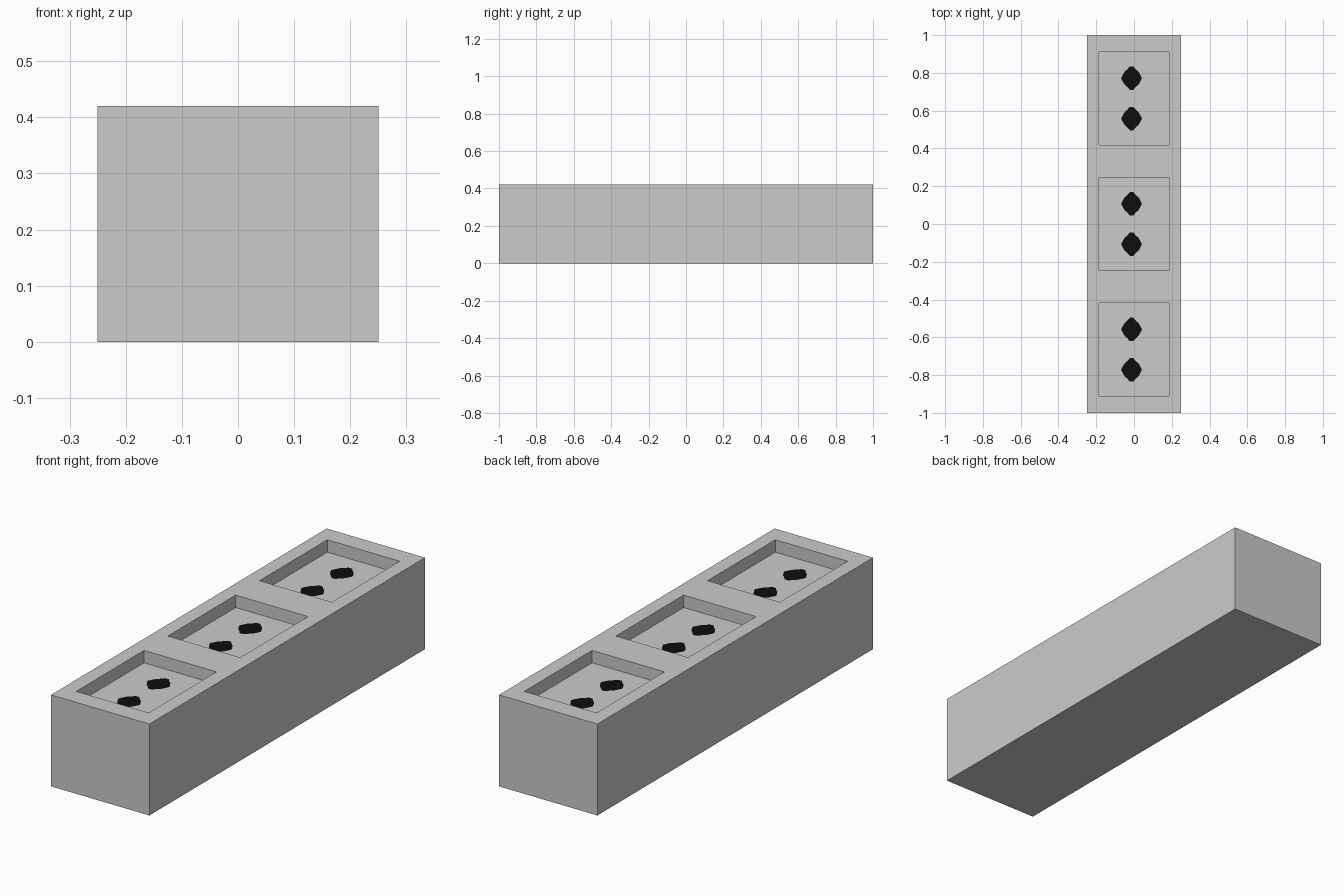
import bpy, bmesh

if "Cube" in bpy.data.objects:
    bpy.data.objects.remove(bpy.data.objects["Cube"])

W, L, H = 0.25, 1.0, 0.42          # half width, half length, height
PW, PL, DEPTH = 0.184, 0.246, 0.057  # pocket half sizes and depth
CENTRES = (-0.665, 0.0, 0.665)


def material(name, value):
    m = bpy.data.materials.new(name)
    m.diffuse_color = (value, value, value, 1)
    m.use_nodes = True
    m.node_tree.nodes["Principled BSDF"].inputs["Base Color"].default_value = m.diffuse_color
    return m


def make_object(name, bm, mat):
    me = bpy.data.meshes.new(name)
    bm.to_mesh(me)
    bm.free()
    me.materials.append(mat)
    ob = bpy.data.objects.new(name, me)
    bpy.context.collection.objects.link(ob)
    return ob


grey = material("light grey", 0.6)
black = material("black", 0.004)

# Block: a sheet of top cells extruded down, pocket cells pushed in
xs = [-W, -PW, PW, W]
ys = [-L] + [c + s * PL for c in CENTRES for s in (-1, 1)] + [L]
bm = bmesh.new()
grid = [[bm.verts.new((x, y, H)) for y in ys] for x in xs]
pockets = []
for i in range(len(xs) - 1):
    for j in range(len(ys) - 1):
        f = bm.faces.new((grid[i][j], grid[i + 1][j], grid[i + 1][j + 1], grid[i][j + 1]))
        if i == 1 and j % 2 == 1:
            pockets.append(f)

# Outer walls and base
border = [e for e in bm.edges if e.is_boundary]
walls = bmesh.ops.extrude_edge_only(bm, edges=border)["geom"]
for v in walls:
    if isinstance(v, bmesh.types.BMVert):
        v.co.z = 0
bmesh.ops.holes_fill(bm, edges=[e for e in bm.edges if e.is_boundary], sides=0)

# Sunken pockets
for f in bmesh.ops.extrude_discrete_faces(bm, faces=pockets)["faces"]:
    for v in f.verts:
        v.co.z = H - DEPTH
bmesh.ops.remove_doubles(bm, verts=bm.verts, dist=1e-5)
bmesh.ops.recalc_face_normals(bm, faces=bm.faces)
make_object("recessed_block", bm, grey)

# Black spots: pointed ovals, two on each pocket floor
quarter = [(0.055, 0.0), (0.045, 0.02), (0.036, 0.035), (0.024, 0.045), (0.009, 0.062)]
half = quarter + [(-x, y) for x, y in reversed(quarter)]
outline = half + [(x, -y) for x, y in reversed(half[1:-1])]
for n, c in enumerate(CENTRES):
    for k, s in enumerate((-1, 1)):
        bm = bmesh.new()
        z = H - DEPTH + 0.002
        bm.faces.new([bm.verts.new((x - 0.013, y + c + s * 0.107, z)) for x, y in outline])
        make_object(f"spot_{n}_{k}", bm, black)
